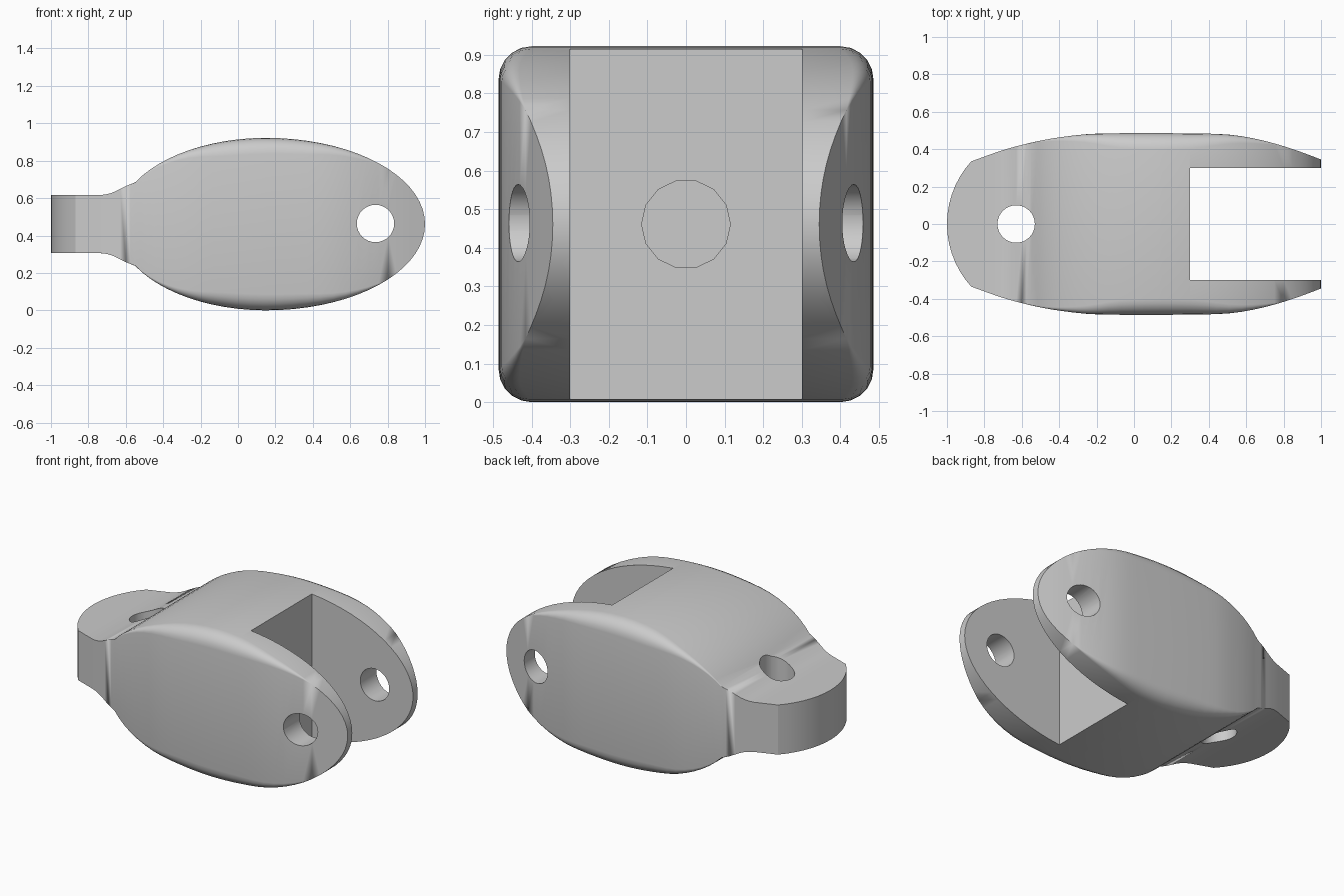
import bpy, bmesh
from math import sin, cos, pi, radians, asin, sqrt

cube = bpy.data.objects.get("Cube")
if cube:
    bpy.data.objects.remove(cube, do_unlink=True)

MID = 0.461          # height of the centre line
WIDTH = [(-0.87, 0.335), (-0.7, 0.395), (-0.55, 0.435), (-0.4, 0.463), (-0.2, 0.483),
         (0.4, 0.483), (0.55, 0.473), (0.7, 0.444), (0.85, 0.4), (1.0, 0.345)]
NECK = [(-0.74, 0.155), (-0.7, 0.16), (-0.66, 0.173), (-0.6, 0.203), (-0.55, 0.223)]
ROUND = [(-0.6, 0.0), (-0.45, 0.012), (-0.3, 0.035), (-0.05, 0.08),
         (0.3, 0.08), (0.56, 0.04), (0.8, 0.0)]
END_R, END_X = 0.497, -0.503   # rounded tongue end


def curve(pts, x):
    """Smooth interpolation through (x, value) points."""
    if x <= pts[0][0]:
        return pts[0][1]
    if x >= pts[-1][0]:
        return pts[-1][1]

    def slope(i):
        a, b = pts[max(i - 1, 0)], pts[min(i + 1, len(pts) - 1)]
        return (b[1] - a[1]) / (b[0] - a[0])
    i = max(k for k in range(len(pts) - 1) if pts[k][0] <= x)
    (x0, v0), (x1, v1) = pts[i], pts[i + 1]
    d, t = x1 - x0, (x - x0) / (x1 - x0)
    return ((1 + 2 * t) * (1 - t) ** 2 * v0 + t * t * (3 - 2 * t) * v1
            + d * t * (1 - t) * ((1 - t) * slope(i) - t * slope(i + 1)))


def half_width(x):
    if x < -0.87:
        return sqrt(max(END_R ** 2 - (x - END_X) ** 2, 0))
    return curve(WIDTH, x)


def half_height(x):
    if x < -0.55:
        return curve(NECK, x)
    u = (x - 0.15) / (0.85 if x > 0.15 else 0.8)
    return MID * sqrt(max(1 - u * u, 0))


def section(x, segments=5):
    """Rounded rectangle across the body at x."""
    w, h = half_width(x), half_height(x)
    r = max(0.0, min(curve(ROUND, x), w, h))
    pts = []
    for q, (sy, sz) in enumerate([(1, 1), (-1, 1), (-1, -1), (1, -1)]):
        for k in range(segments + 1):
            a = (q + k / segments) * pi / 2
            pts.append((x, sy * (w - r) + r * cos(a), MID + sz * (h - r) + r * sin(a)))
    return pts


# Stations: tongue end arc, neck, then the elliptical body
edge = asin(0.335 / END_R)
stations = [END_X - END_R * cos(edge * i / 7) for i in range(7)]
stations += [-0.87, -0.8, -0.74, -0.72, -0.7, -0.68, -0.66, -0.63, -0.6, -0.575, -0.55]
stations += [0.15 - 0.8 * sin(radians(a)) for a in range(56, 0, -5)]
stations += [0.15 + 0.85 * sin(radians(a)) for a in range(0, 91, 5)]

# Link body
bm = bmesh.new()
rings = [[bm.verts.new(p) for p in section(x)] for x in stations]
for a, b in zip(rings, rings[1:]):
    n = len(a)
    for i in range(n):
        j = (i + 1) % n
        bm.faces.new((a[i], b[i], b[j], a[j]))
bmesh.ops.remove_doubles(bm, verts=bm.verts, dist=0.0002)
bmesh.ops.recalc_face_normals(bm, faces=bm.faces)
mesh = bpy.data.meshes.new("link_body")
bm.to_mesh(mesh)
bm.free()
body = bpy.data.objects.new("link_body", mesh)
bpy.context.collection.objects.link(body)

metal = bpy.data.materials.new("plain_grey")
metal.use_nodes = True
grey = (0.6, 0.6, 0.6, 1)
metal.diffuse_color = grey
metal.node_tree.nodes["Principled BSDF"].inputs["Base Color"].default_value = grey
mesh.materials.append(metal)


def cut(cutter):
    """Subtract a cutter from the body and remove it."""
    cutter.hide_render = True
    cutter.data.materials.append(metal)
    bpy.ops.object.select_all(action='DESELECT')
    body.select_set(True)
    bpy.context.view_layer.objects.active = body
    mod = body.modifiers.new("cut", 'BOOLEAN')
    mod.operation = 'DIFFERENCE'
    mod.solver = 'EXACT'
    mod.object = cutter
    bpy.ops.object.modifier_apply(modifier=mod.name)
    bpy.data.objects.remove(cutter, do_unlink=True)


def drill(location, rotation, radius, depth, sides):
    bpy.ops.mesh.primitive_cylinder_add(vertices=sides, radius=radius, depth=depth,
                                        location=location, rotation=rotation)
    cut(bpy.context.object)


# Fork slot
bpy.ops.mesh.primitive_cube_add(size=1, location=(0.8, 0, MID))
slot = bpy.context.object
slot.scale = (1, 0.6, 2)
bpy.context.view_layer.update()
cut(slot)

# Fork pin hole, tongue pin hole, blind bore in the slot wall
drill((0.735, 0, MID + 0.003), (pi / 2, 0, 0), 0.1, 2, 32)
drill((-0.63, 0, MID), (0, 0, 0), 0.1, 2, 32)
drill((0.2, 0, MID), (0, pi / 2, 0), 0.115, 0.6, 14)

bpy.ops.object.select_all(action='DESELECT')
body.select_set(True)
bpy.context.view_layer.objects.active = body
bpy.ops.object.shade_smooth_by_angle(angle=radians(28))
